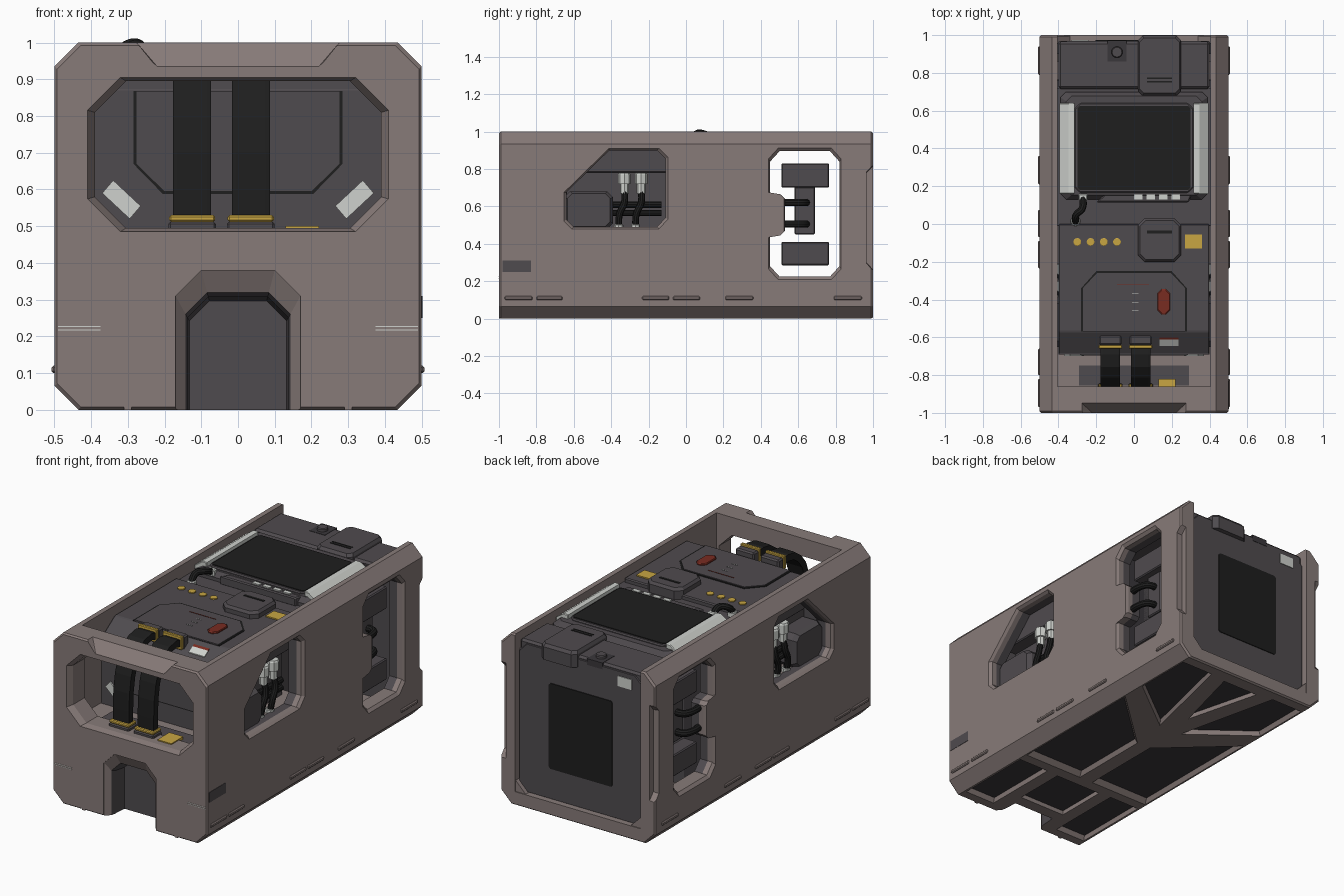
import bpy, bmesh, math
from mathutils import Vector

if "Cube" in bpy.data.objects:
    bpy.data.objects.remove(bpy.data.objects["Cube"])

def mat(name, r, g, b):
    m = bpy.data.materials.new(name)
    m.diffuse_color = (r, g, b, 1)
    m.use_nodes = True
    m.node_tree.nodes["Principled BSDF"].inputs["Base Color"].default_value = m.diffuse_color
    return m

BROWN = mat("warm_brown", .245, .198, .190)
GREY = mat("dark_grey", .078, .070, .077)
CHAR = mat("charcoal", .042, .038, .043)
BLACK = mat("black", .013, .013, .013)
YELLOW = mat("yellow", .58, .38, .055)
LIGHT = mat("light_grey", .62, .64, .61)
RED = mat("dull_red", .19, .025, .015)

def finish(name, bm, m, bev=0):
    bmesh.ops.recalc_face_normals(bm, faces=bm.faces)
    me = bpy.data.meshes.new(name)
    bm.to_mesh(me)
    bm.free()
    ob = bpy.data.objects.new(name, me)
    bpy.context.collection.objects.link(ob)
    me.materials.append(m)
    if bev:
        b = ob.modifiers.new("bevel", 'BEVEL')
        b.width, b.segments, b.limit_method = bev, 1, 'ANGLE'
    return ob

def prism(name, pts, axis, loops, m, bev=0):
    """Profile swept along an axis; loops = [(position, scale about the middle), ...]"""
    c = [(min(p[i] for p in pts) + max(p[i] for p in pts)) / 2 for i in (0, 1)]
    bm, rings = bmesh.new(), []
    for d, s in loops:
        ring = []
        for p in pts:
            co = [c[i] + (p[i] - c[i]) * s for i in (0, 1)]
            co.insert('xyz'.index(axis), d)
            ring.append(bm.verts.new(co))
        rings.append(ring)
    bm.faces.new(rings[0])
    bm.faces.new(rings[-1])
    for a, b in zip(rings, rings[1:]):
        for i in range(len(pts)):
            j = (i + 1) % len(pts)
            bm.faces.new((a[i], a[j], b[j], b[i]))
    return finish(name, bm, m, bev)

def octo(x0, x1, y0, y1, c):
    return [(x0 + c, y0), (x1 - c, y0), (x1, y0 + c), (x1, y1 - c),
            (x1 - c, y1), (x0 + c, y1), (x0, y1 - c), (x0, y0 + c)]

def box(name, x, y, z, m, bev=0):
    x = sorted(x)
    return prism(name, [(x[0], y[0]), (x[1], y[0]), (x[1], y[1]), (x[0], y[1])], 'z', [(z[0], 1), (z[1], 1)], m, bev)

def hull(name, pts, m, bev=0):
    bm = bmesh.new()
    for p in pts:
        bm.verts.new(p)
    bmesh.ops.convex_hull(bm, input=bm.verts)
    return finish(name, bm, m, bev)

def cyl(name, x, y, z0, z1, r, m, n=16):
    pts = [(x + r * math.cos(2 * math.pi * i / n), y + r * math.sin(2 * math.pi * i / n)) for i in range(n)]
    return prism(name, pts, 'z', [(z0, 1), (z1 - .15 * (z1 - z0), 1), (z1, .85)], m)

def tube(name, pts, r, m):
    cu = bpy.data.curves.new(name, 'CURVE')
    cu.dimensions, cu.bevel_depth, cu.bevel_resolution, cu.use_fill_caps = '3D', r, 3, True
    sp = cu.splines.new('BEZIER')
    sp.bezier_points.add(len(pts) - 1)
    for b, p in zip(sp.bezier_points, pts):
        b.co = p
        b.handle_left_type = b.handle_right_type = 'AUTO'
    cu.materials.append(m)
    ob = bpy.data.objects.new(name, cu)
    bpy.context.collection.objects.link(ob)
    bpy.ops.object.select_all(action='DESELECT')
    ob.select_set(True)
    bpy.context.view_layer.objects.active = ob
    bpy.ops.object.convert(target='MESH')
    bpy.ops.object.shade_smooth_by_angle()

# --- outer shell, cut out of one chamfered block ---
shell = prism("outer_shell", octo(-.5, .5, 0, 1, .065), 'y', [(-1, .985), (-.99, 1), (.99, 1), (1, .985)], BROWN)
cuts = []
cuts.append(prism("cut_cavity", [(-.86, .48), (-.86, 1.1), (1.1, 1.1), (1.1, .08), (-.69, .08), (-.69, .48)],
                  'x', [(-.405, 1), (.405, 1)], BROWN))
cuts.append(prism("cut_front_window", octo(-.39, .39, .495, .895, .085), 'y',
                  [(-1.05, 1.05), (-1, 1.05), (-.965, 1), (-.80, 1)], BROWN))
through = [(-.6, 1.05), (-.5, 1.05), (-.485, 1), (-.455, 1), (.455, 1), (.485, 1), (.5, 1.05), (.6, 1.05)]
cuts.append(prism("cut_side_window", [(-.64, .53), (-.64, .675), (-.41, .90), (-.155, .90), (-.11, .855),
                                      (-.11, .54), (-.155, .49), (-.60, .49)], 'x', through, BROWN))
cuts.append(prism("cut_rear_window", [(.45, .28), (.50, .225), (.77, .225), (.82, .28), (.82, .84), (.77, .895),
                                      (.50, .895), (.45, .84), (.45, .67), (.51, .66), (.53, .64), (.53, .47),
                                      (.51, .45), (.45, .44)], 'x', through, BROWN))
cuts.append(prism("cut_front_notch", [(-.17, -.38), (.17, -.38), (.17, .31), (.10, .38), (-.10, .38), (-.17, .31)],
                  'y', [(-1.05, 1), (-.995, 1), (-.965, .84), (-.94, .81), (-.86, .78)], BROWN))
cuts.append(hull("cut_top_bevel", [(s * x, y, z) for s in (-1, 1) for x, y, z in
                 ((.28, -.945, 1.005), (.28, -1.02, 1.005), (.215, -1.02, .925), (.22, -1.0, .935))], BROWN))
for s in (-1, 1):
    cuts.append(prism("cut_rear_corner", [(.965, .30), (1.1, .15), (1.1, .92), (.965, .78)], 'x',
                      [(s * .465, 1), (s * .6, 1.05)], BROWN))
    for pts in ([(.23, -.93), (.42, -.93), (.42, -.48), (.23, -.48)],
                [(.05, -.40), (.42, -.40), (.42, .42), (.05, .08)],
                [(.42, .58), (.42, .92), (.22, .92), (.08, .32)]):
        cuts.append(prism("cut_bottom", [(s * x, y) for x, y in pts], 'z', [(-.05, 1.03), (0, 1.03), (.025, .96)], BROWN))
cuts.append(prism("cut_bottom", [(-.12, .92), (.12, .92), (0, .46)], 'z', [(-.05, 1), (.025, .95)], BROWN))
cuts.append(box("cut_bottom", (-.15, .15), (-.79, -.48), (-.05, .025), BROWN))
bpy.context.view_layer.objects.active = shell
for c in cuts:
    b = shell.modifiers.new("cut", 'BOOLEAN')
    b.operation, b.solver, b.object = 'DIFFERENCE', 'EXACT', c
    bpy.ops.object.modifier_apply(modifier=b.name)
    bpy.data.objects.remove(c)
shell.data.materials.append(CHAR)
shell.data.materials.append(GREY)
for f in shell.data.polygons:
    c = f.center
    if f.normal.z < -.9 and .015 < c.z < .05:
        f.material_index = 1                      # sunken underside panels
    elif abs(c.x) < .15 and -.97 < c.y < -.84 and c.z < .36 and (f.normal.z > -.99 or c.z > .2):
        f.material_index = 2                      # lining of the front notch
    elif .40 < abs(c.x) < .456 and abs(f.normal.x) < .5 and .23 < c.z < .92 and -.66 < c.y < .83:
        f.material_index = 2                      # inner half of the side window edges

# --- inner body ---
box("core", (-.28, .28), (-.60, .42), (.08, .90), GREY)
box("side_backing", (-.32, .32), (-.645, -.05), (.47, .90), GREY)
box("front_wall", (-.40, .40), (-.69, -.635), (.47, .87), GREY)
def wall(name, d, y, m):
    prism(name, [(-.285 + d, .868), (-.285 + d, .67), (-.205 + d / 2, .588 + d),
                 (.205 - d / 2, .588 + d), (.285 - d, .67), (.285 - d, .868)], 'y', [(y, 1), (-.68, 1)], m)
wall("wall_seam", 0, -.693, BLACK)
wall("wall_panel", .008, -.697, GREY)
box("bulkhead", (-.405, .405), (.37, .42), (.08, .90), CHAR)
box("shelf", (-.405, .405), (-.70, .0), (.44, .48), BROWN)
box("shelf_plate", (-.29, .29), (-.855, -.75), (.478, .485), GREY)
box("shelf_tag", (.13, .22), (-.93, -.82), (.48, .501), YELLOW)
prism("front_deck", [(-.69, .78), (-.69, .87), (-.57, .95), (0, .95), (0, .78)], 'x', [(-.40, 1), (.40, 1)], GREY, .006)
box("middle_base", (-.405, .405), (-.01, .72), (.90, .925), GREY)
box("rear_deck", (-.40, .40), (.715, .965), (.90, .965), GREY, .012)
prism("back_panel", octo(-.405, .405, .075, .955, .05), 'y', [(.90, 1), (.955, 1), (.97, .98)], GREY)
prism("back_screen", octo(-.205, .205, .26, .76, .01), 'y', [(.965, 1), (.975, 1)], BLACK)
box("back_tag", (-.33, -.24), (.965, .974), (.86, .92), LIGHT)
for s in (-1, 1):
    hull("rear_corner_fill", [(s * x, y, z) for y in (.86, .995) for x, z in ((.41, .075), (.41, .15), (.335, .075))], BROWN)

# --- hatch on the front deck ---
def hatch(name, d, z, m):
    prism(name, [(-.28 + d, -.57), (.28 - d, -.57), (.28 - d, -.34), (.20 - d / 2, -.25 - d),
                 (-.20 + d / 2, -.25 - d), (-.28 + d, -.34)], 'z', [(.945, 1), (z, 1)], m)
hatch("hatch_seam", 0, .953, BLACK)
hatch("hatch_lid", .009, .957, GREY)
prism("hatch_handle", octo(.125, .19, -.48, -.345, .022), 'z', [(.955, 1), (.962, 1), (.966, .9)], RED)
for i in range(3):
    box("hatch_mark", (-.01, .025), (-.46 + i * .045, -.457 + i * .045), (.956, .959), LIGHT)
box("hatch_line", (-.09, .08), (-.321, -.318), (.956, .959), RED)
for i in range(4):
    cyl("deck_stud", -.30 + i * .07, -.095, .945, .958, .021, YELLOW, 12)
box("deck_plate", (.27, .36), (-.13, -.055), (.945, .957), YELLOW)
def slope_tag(name, y0, y1, m):
    hull(name, [(x, y, .95 + (y + .57) * .667 + d) for x in (.135, .235) for y in (y0, y1) for d in (-.004, .005)], m)
slope_tag("deck_tag", -.645, -.612, LIGHT)
slope_tag("deck_tag_strip", -.612, -.60, RED)
prism("deck_block", octo(.02, .25, -.20, .03, .035), 'z', [(.92, 1), (.975, 1), (.99, .9)], GREY)
box("deck_block_slot", (.07, .20), (-.05, -.035), (.985, .993), BLACK)

# --- screen unit ---
prism("screen_body", octo(-.39, .39, .13, .70, .03), 'z', [(.91, 1), (.945, 1), (.975, .92)], GREY)
prism("screen_frame", octo(-.315, .315, .165, .64, .03), 'z', [(.96, 1), (.985, 1)], GREY, .006)
prism("screen", octo(-.30, .30, .18, .625, .012), 'z', [(.98, 1), (.99, 1)], BLACK)
for s in (-1, 1):
    hull("side_light", [(s * x, y, z) for y in (.16, .64) for x, z in
                        ((.315, .94), (.315, 1.0), (.345, 1.0), (.395, .965), (.395, .94))], LIGHT, .004)
prism("control_ledge", [(-.20, .115), (.29, .115), (.31, .17), (-.14, .17)], 'z', [(.92, 1), (.972, 1)], GREY, .006)
for i in range(4):
    box("button", (.0 + i * .066, .045 + i * .066), (.13, .155), (.965, .979), LIGHT)
tube("screen_hose", [(-.31, .01, .945), (-.305, .05, .985), (-.275, .08, .992), (-.27, .145, .965)], .019, BLACK)
cyl("hose_collar", -.31, .015, .92, .955, .026, LIGHT)
box("hose_plug", (-.295, -.245), (.125, .16), (.945, .985), LIGHT, .006)

# --- rear console ---
prism("rear_block", octo(.02, .25, .68, .997, .025), 'z', [(.90, 1), (.975, 1), (.992, .92)], GREY)
for i in range(2):
    box("rear_block_slot", (.07, .20), (.75 + i * .018, .758 + i * .018), (.985, .995), BLACK)
box("knob_well", (-.14, -.04), (.86, .972), (.93, .967), CHAR)
cyl("knob", -.09, .91, .95, .985, .03, GREY)

# --- flat cables from the deck over to the front sill ---
path = [(-.60, .925), (-.64, .945), (-.69, .958), (-.75, .947), (-.80, .912), (-.84, .86),
        (-.865, .79), (-.88, .70), (-.885, .60), (-.885, .49)]
left, right = [], []
for i, p in enumerate(path):
    a, b = path[max(i - 1, 0)], path[min(i + 1, len(path) - 1)]
    t = Vector((b[0] - a[0], b[1] - a[1])).normalized() * .02
    left.append((p[0] - t.y, p[1] + t.x))
    right.append((p[0] + t.y, p[1] - t.x))
for x in (-.125, .035):
    prism("flat_cable", left + right[::-1], 'x', [(x - .052, .99), (x - .04, 1), (x + .04, 1), (x + .052, .99)], BLACK)
    box("cable_foot", (x - .065, x + .065), (-.925, -.845), (.47, .512), GREY, .006)
    box("cable_foot_collar", (x - .063, x + .063), (-.923, -.847), (.512, .53), YELLOW, .005)
    box("cable_socket", (x - .06, x + .06), (-.64, -.59), (.90, .98), GREY, .008)
    box("cable_socket_collar", (x - .062, x + .062), (-.66, -.64), (.91, .988), YELLOW, .004)

# --- parts behind the side windows, both sides ---
for s in (-1, 1):
    prism("corner_pod", octo(-.65, -.39, .48, .68, .03), 'x', [(s * .25, 1), (s * .41, 1), (s * .435, .88)], GREY)
    prism("corner_light", [(s * .37, .59), (s * .34, .625), (s * .265, .555), (s * .295, .52)], 'y', [(-.699, 1), (-.69, 1)], LIGHT)
    for z in (.565, .61):
        tube("level_pipe", [(s * .37, -.42, z), (s * .37, -.13, z)], .018, BLACK)
    for y in (-.33, -.24):
        cyl("fitting", s * .395, y, .72, .78, .034, LIGHT, 8)
        cyl("fitting_neck", s * .395, y, .67, .73, .024, LIGHT, 8)
        tube("drop_hose", [(s * .395, y, .70), (s * .41, y, .62), (s * .41, y - .025, .56), (s * .395, y - .03, .48)], .018, BLACK)
        cyl("hose_foot", s * .395, y - .03, .48, .505, .025, LIGHT, 8)
    for z0, z1 in ((.70, .83), (.285, .41)):
        box("bay_plate", (s * .34, s * .43), (.51, .765), (z0, z1), GREY, .006)
    box("bay_block", (s * .32, s * .39), (.58, .69), (.45, .705), GREY, .006)
    for z in (.505, .62):
        tube("bay_hose", [(s * .45, .50, z), (s * .45, .60, z), (s * .43, .635, z), (s * .36, .64, z)], .02, BLACK)
    # outside lugs and stripes
    for y0, y1 in ((-.97, -.82), (-.80, -.66), (-.235, -.09), (-.07, .075), (.21, .36), (.79, .94)):
        box("side_lug", (s * .49, s * .508), (y0, y1), (.10, .12), BROWN, .005)
    for z in (.217, .227):
        box("front_stripe", (s * .375, s * .49), (-1.0015, -.995), (z - .0015, z + .0015), LIGHT)
    box("front_foot_lug", (s * .29, s * .31), (-1.0, -.985), (.0, .012), BROWN)
box("side_label", (.495, .502), (-.98, -.83), (.25, .31), GREY)
